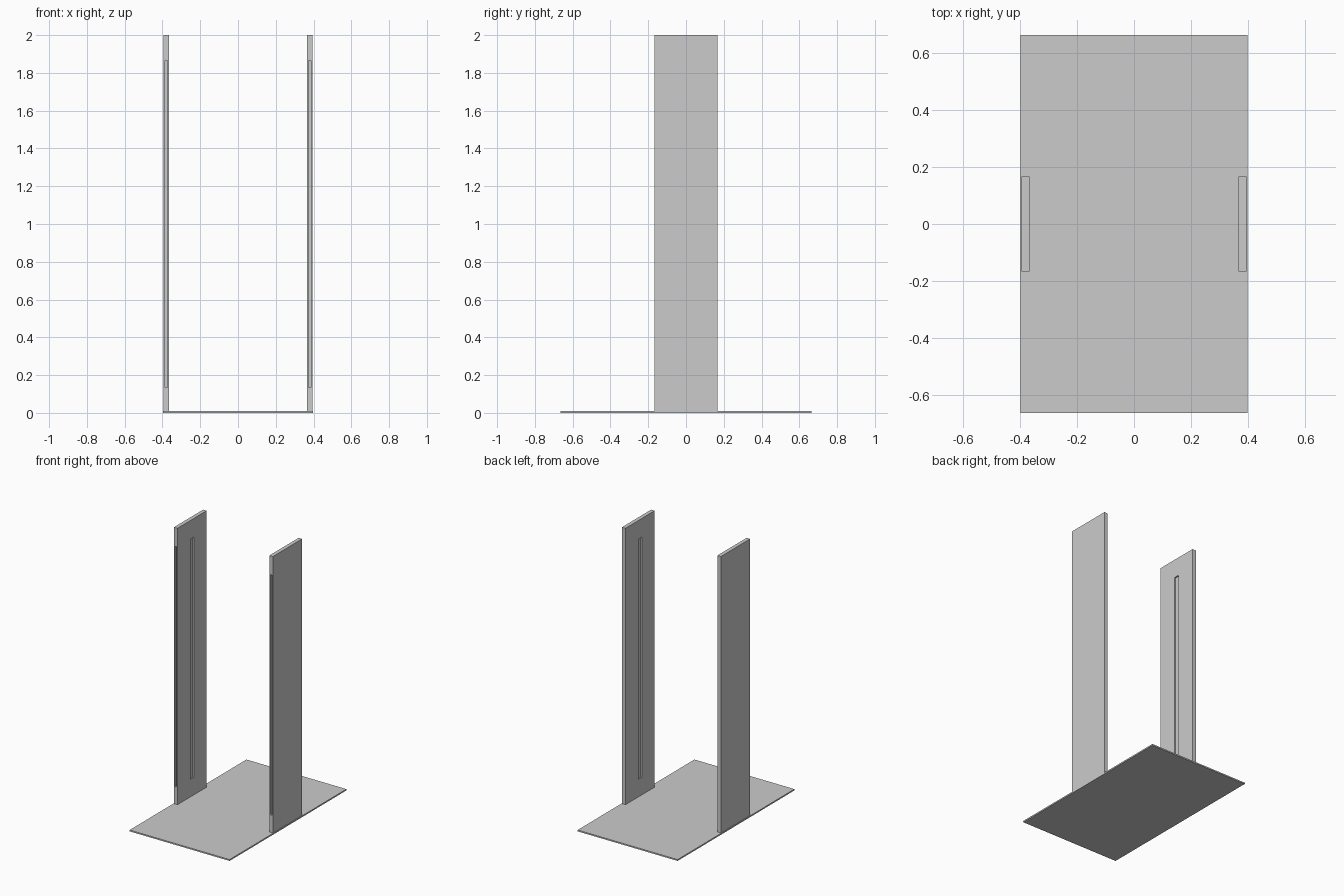
import bpy

cube = bpy.data.objects.get("Cube")
if cube:
    bpy.data.objects.remove(cube, do_unlink=True)

grey = bpy.data.materials.new("light_grey")
grey.use_nodes = True
COLOUR = (0.6, 0.6, 0.6, 1.0)
grey.diffuse_color = COLOUR
grey.node_tree.nodes["Principled BSDF"].inputs["Base Color"].default_value = COLOUR

BASE_TOP = 0.01
HEIGHT = 2.0
INNER, OUTER = 0.366, 0.394
HALF_DEPTH = 0.166
SLOT_LOW, SLOT_HIGH = 0.135, 1.865


def box(name, low, high):
    """Box between two opposite corners."""
    centre = [(a + b) / 2 for a, b in zip(low, high)]
    size = [b - a for a, b in zip(low, high)]
    bpy.ops.mesh.primitive_cube_add(size=1, location=centre)
    obj = bpy.context.object
    obj.name = name
    obj.scale = size
    bpy.ops.object.transform_apply(location=False, rotation=False, scale=True)
    obj.data.materials.append(grey)
    return obj


def cut(target, cutter):
    """Subtract the cutter from the target and discard it."""
    cutter.hide_render = True
    mod = target.modifiers.new("recess", 'BOOLEAN')
    mod.operation = 'DIFFERENCE'
    mod.solver = 'EXACT'
    mod.object = cutter
    bpy.context.view_layer.objects.active = target
    bpy.ops.object.modifier_apply(modifier=mod.name)
    bpy.data.objects.remove(cutter, do_unlink=True)


# Thin floor plate
box("base_plate", (-0.398, -0.664, 0), (0.398, 0.664, BASE_TOP))

# Two upright panels, each with a slot inside and a narrow groove in front
for side, name in ((1, "left"), (-1, "right")):
    def span(a, b):
        return sorted((side * a, side * b))

    x0, x1 = span(INNER, OUTER)
    panel = box(name + "_upright", (x0, -HALF_DEPTH, BASE_TOP),
                (x1, HALF_DEPTH, HEIGHT))

    x0, x1 = span(INNER - 0.02, INNER + 0.01)
    cut(panel, box("slot_cutter", (x0, -0.02, SLOT_LOW), (x1, 0.02, SLOT_HIGH)))

    x0, x1 = span(INNER + 0.008, OUTER - 0.008)
    cut(panel, box("groove_cutter", (x0, -HALF_DEPTH - 0.02, SLOT_LOW),
                   (x1, -HALF_DEPTH + 0.02, SLOT_HIGH)))
